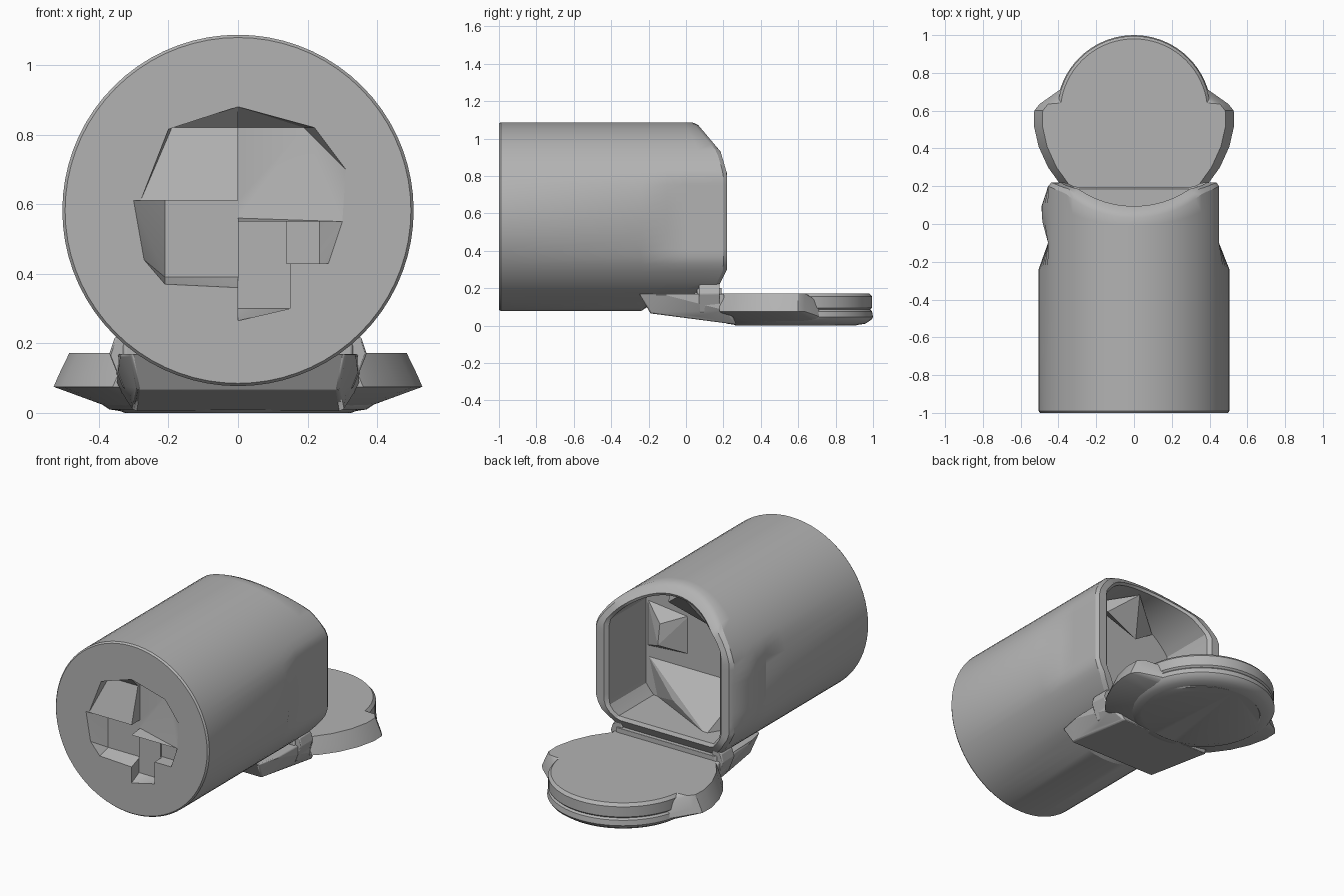
import bpy, bmesh, math
from mathutils import Vector

if "Cube" in bpy.data.objects:
    bpy.data.objects.remove(bpy.data.objects["Cube"])

grey = bpy.data.materials.new("plain grey")
grey.use_nodes = True
colour = (0.45, 0.45, 0.45, 1)
grey.diffuse_color = colour
grey.node_tree.nodes["Principled BSDF"].inputs["Base Color"].default_value = colour


def finish(bm, name, angle=30, bevel=0):
    bmesh.ops.remove_doubles(bm, verts=bm.verts, dist=0.0005)
    bmesh.ops.recalc_face_normals(bm, faces=bm.faces)
    mesh = bpy.data.meshes.new(name)
    bm.to_mesh(mesh)
    bm.free()
    mesh.materials.append(grey)
    obj = bpy.data.objects.new(name, mesh)
    bpy.context.collection.objects.link(obj)
    if bevel:
        mod = obj.modifiers.new("soft_edges", "BEVEL")
        mod.width, mod.segments, mod.limit_method = bevel, 2, "ANGLE"
    smooth(obj, angle)
    return obj


def smooth(obj, angle):
    bpy.ops.object.select_all(action="DESELECT")
    obj.select_set(True)
    bpy.context.view_layer.objects.active = obj
    bpy.ops.object.shade_smooth_by_angle(angle=math.radians(angle))


def hull(name, points, mirror=False, **options):
    bm = bmesh.new()
    if mirror:
        points = points + [(-x, y, z) for x, y, z in points]
    for p in points:
        bm.verts.new(p)
    out = bmesh.ops.convex_hull(bm, input=bm.verts)
    loose = [v for v in bm.verts if not v.link_faces]
    bmesh.ops.delete(bm, geom=loose, context="VERTS")
    return finish(bm, name, **options)


def loft(name, rings, **options):
    bm = bmesh.new()
    loops = [[bm.verts.new(p) for p in ring] for ring in rings]
    for a, b in zip(loops, loops[1:]):
        for i in range(len(a)):
            j = (i + 1) % len(a)
            bm.faces.new((a[i], a[j], b[j], b[i]))
    bm.faces.new(loops[0])
    bm.faces.new(loops[-1])
    return finish(bm, name, **options)


# Barrel: round at the front, flat-sided at the back, hollow behind
CENTRE, SIDES = 0.582, 72
END = [(0.16, 0.14), (0.22, 0.18), (0.3, 0.22), (0.81, 0.22), (0.93, 0.185), (1.09, 0.05)]


def end_y(z):
    if z <= END[0][0]:
        return END[0][1]
    for (z0, y0), (z1, y1) in zip(END, END[1:]):
        if z <= z1:
            return y0 + (y1 - y0) * (z - z0) / (z1 - z0)
    return END[-1][1]


def section(radius, right=1, left=1, floor=0, y=None, t=1, back=0):
    ring = []
    for i in range(SIDES):
        a = math.tau * i / SIDES
        x = max(-left, min(right, radius * math.cos(a)))
        z = max(floor, CENTRE + radius * math.sin(a))
        depth = y if y is not None else -0.1 + (end_y(z) + 0.1) * t - back
        ring.append((x, depth, z))
    return ring


barrel = loft("barrel", [
    section(0.497, y=-1), section(0.505, y=-0.99),
    section(0.505, y=-0.24),
    section(0.505, 0.45, 0.455, 0.17, y=-0.1),
    section(0.505, 0.45, 0.485, 0.17, t=0.35),
    section(0.505, 0.45, 0.49, 0.17, t=0.6),
    section(0.505, 0.45, 0.455, 0.19, back=0.02),
    section(0.49, 0.437, 0.437, 0.2),
    section(0.455, 0.385, 0.385, 0.25),
    section(0.44, 0.365, 0.365, 0.27, back=0.02),
    section(0.44, 0.36, 0.36, 0.27, y=-0.14)])


# Shallow faceted pockets in the front face
def pocket(front, deep, depth):
    pts = [(x, -1.02, z) for x, z in front] + [(x, -1.0, z) for x, z in front]
    cutter = hull("pocket_cutter", pts + [(x, depth - 1, z) for x, z in deep])
    cutter.hide_render = True
    mod = barrel.modifiers.new("pocket", "BOOLEAN")
    mod.object, mod.operation, mod.solver = cutter, "DIFFERENCE", "EXACT"
    return cutter


cutters = [
    pocket([(-0.28, 0.61), (-0.2, 0.815), (0, 0.88), (0, 0.61)],
           [(-0.19, 0.82), (0, 0.82)], 0.06),
    pocket([(0, 0.88), (0.22, 0.82), (0.31, 0.7), (0.3, 0.55), (0, 0.55)],
           [(0, 0.82), (0.19, 0.82), (0, 0.56)], 0.08),
    pocket([(-0.3, 0.61), (-0.27, 0.44), (-0.21, 0.37), (0, 0.36), (0, 0.61)],
           [(-0.21, 0.61), (-0.21, 0.39), (0, 0.39), (0, 0.61)], 0.08),
    pocket([(0, 0.55), (0.15, 0.55), (0.15, 0.3), (0, 0.265)],
           [(0, 0.55), (0.15, 0.55), (0.15, 0.3), (0, 0.3)], 0.07),
    pocket([(0.14, 0.55), (0.3, 0.55), (0.26, 0.43), (0.14, 0.43)],
           [(0.14, 0.55), (0.235, 0.55), (0.235, 0.43), (0.14, 0.43)], 0.08)]
bpy.context.view_layer.update()
baked = bpy.data.meshes.new_from_object(
    barrel.evaluated_get(bpy.context.evaluated_depsgraph_get()))
barrel.modifiers.clear()
barrel.data = baked
for c in cutters:
    bpy.data.objects.remove(c)
smooth(barrel, 30)

# Angular lumps inside the hollow
hull("inner_block", [(0.36, -0.15, 0.55), (0.08, -0.15, 0.57), (0.08, -0.15, 0.8),
                     (0.36, -0.15, 0.83), (0.2, -0.02, 0.64), (0.2, -0.04, 0.76)], angle=5)
hull("inner_ramp", [(0.36, -0.15, 0.5), (-0.3, -0.15, 0.5), (0.3, -0.15, 0.26),
                    (-0.36, -0.15, 0.26), (-0.2, 0.1, 0.26), (0.1, -0.02, 0.34)], angle=5)
hull("inner_side_wedge", [(-0.37, -0.14, 0.4), (-0.37, -0.14, 0.75), (-0.37, 0.14, 0.55),
                          (-0.24, -0.1, 0.5), (-0.22, -0.14, 0.7)], angle=5)
hull("inner_roof_wedge", [(-0.25, -0.14, 0.94), (0.2, -0.14, 0.98), (0, 0.05, 1.02),
                          (-0.08, -0.08, 0.82), (0.15, -0.05, 0.9)], angle=5)

# Lid: round disc with a groove round its edge
LID_Y = 0.59


def circle(radius, z):
    return [(radius * math.cos(math.tau * i / SIDES),
             LID_Y + radius * math.sin(math.tau * i / SIDES), z) for i in range(SIDES)]


loft("lid_disc", [circle(r, z) for r, z in [
    (0.31, 0.001), (0.37, 0.01), (0.4, 0.03), (0.41, 0.045), (0.405, 0.075), (0.395, 0.085),
    (0.405, 0.095), (0.405, 0.155), (0.39, 0.172)]])

# Flared shoulders of the lid
outline = [(0.44, 0.64), (0.5, 0.635), (0.528, 0.6), (0.53, 0.52), (0.505, 0.41),
           (0.455, 0.3), (0.39, 0.21), (0.36, 0.18)]
shoulders = [(x, y, 0.075) for x, y in outline]
shoulders += [(x - 0.015, y, 0.11) for x, y in outline]
shoulders += [(x - 0.045, y, 0.172) for x, y in outline]
shoulders += [p for p in circle(0.325, 0.0)]
hull("lid_shoulders", shoulders, mirror=True, angle=25)

# Hinge plate running under the barrel
hull("hinge_plate", [(0.29, -0.19, 0.065), (0.31, -0.25, 0.17), (0.34, -0.12, 0.17),
                     (0.31, 0.05, 0.05), (0.35, 0.2, 0.17), (0.3, 0.27, 0.005),
                     (0.35, 0.22, 0.08)], mirror=True, angle=15, bevel=0.008)
hull("hinge_bar", [(0.33, y, z) for y in (0.06, 0.19) for z in (0.1, 0.2)],
     mirror=True, bevel=0.008)
for side in (1, -1):
    hull("hinge_lug_" + ("left" if side > 0 else "right"),
         [(side * x, y, z) for x, z in [(0.28, 0.07), (0.33, 0.07), (0.37, 0.17),
                                        (0.355, 0.215), (0.3, 0.25)]
          for y in (0.07, 0.18)], angle=15, bevel=0.006)
